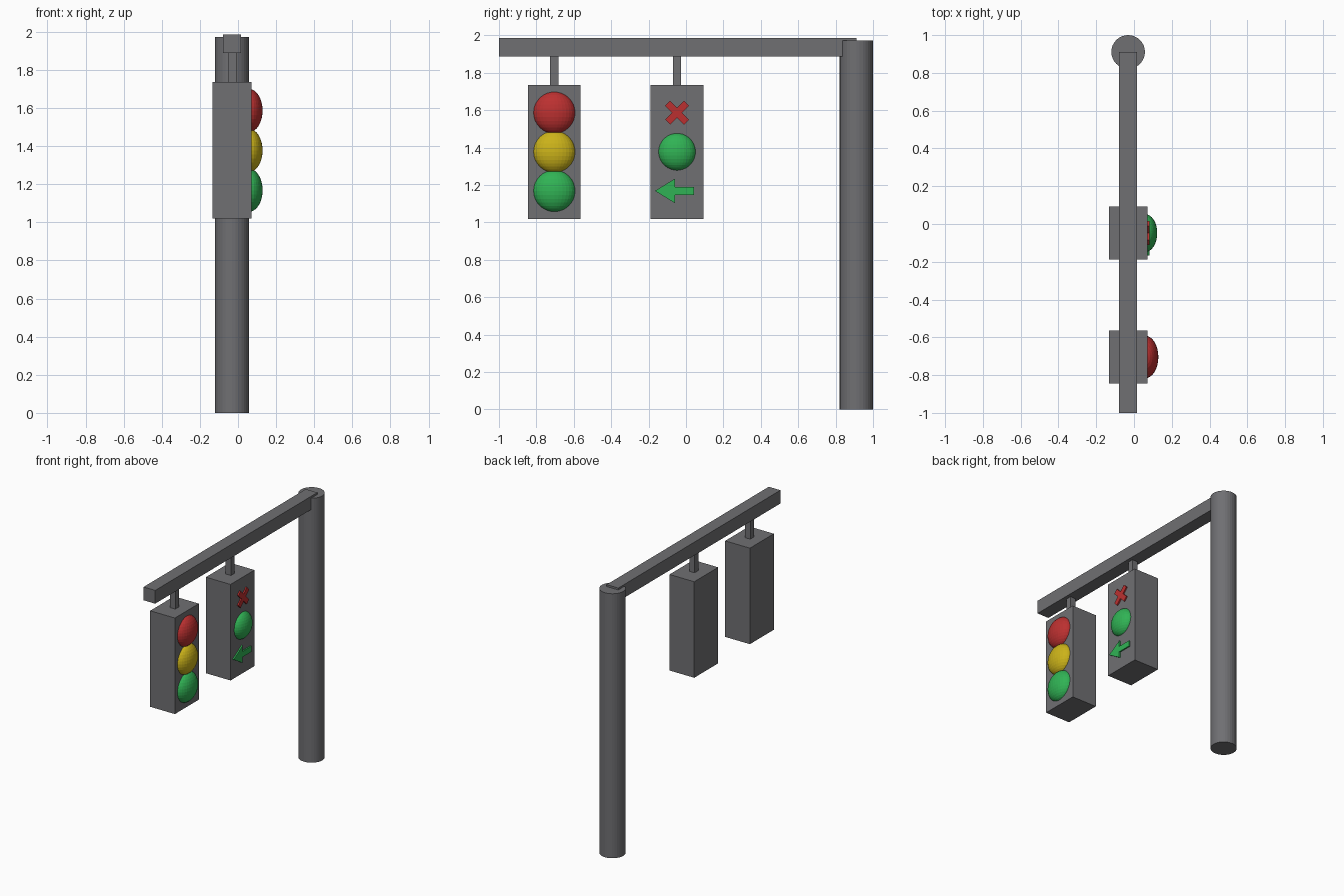
import bpy, math

if "Cube" in bpy.data.objects:
    bpy.data.objects.remove(bpy.data.objects["Cube"])

CX = -0.031      # shared centre line of pole, arm and boxes
FACE = 0.071     # x of the lamp side of the boxes


def material(name, rgb):
    m = bpy.data.materials.new(name)
    m.diffuse_color = (*rgb, 1)
    m.use_nodes = True
    m.node_tree.nodes["Principled BSDF"].inputs["Base Color"].default_value = m.diffuse_color
    return m


GREY = material("grey", (0.16, 0.16, 0.17))
RED = material("red", (0.50, 0.03, 0.03))
YELLOW = material("yellow", (0.60, 0.45, 0.01))
GREEN = material("green", (0.03, 0.45, 0.09))


def finish(name, mat):
    ob = bpy.context.object
    ob.name = name
    ob.data.materials.append(mat)
    bpy.ops.object.transform_apply(location=False, rotation=True, scale=True)
    return ob


def box(name, x, y, z, mat=GREY):
    """Box from (min, max) ranges."""
    c = [(a + b) / 2 for a, b in (x, y, z)]
    bpy.ops.mesh.primitive_cube_add(size=1, location=c)
    bpy.context.object.scale = [b - a for a, b in (x, y, z)]
    return finish(name, mat)


def lamp(name, y, z, r, depth, mat):
    bpy.ops.mesh.primitive_uv_sphere_add(segments=32, ring_count=16, radius=1,
                                         location=(FACE - 0.013, y, z))
    bpy.context.object.scale = (depth, r, r)
    return finish(name, mat)


def plate(name, outline, mat, y, z, angle=0, proud=0.01):
    """Flat sign: a (y, z) outline extruded out of the box face."""
    ca, sa = math.cos(angle), math.sin(angle)
    pts = [(y + ca * u - sa * v, z + sa * u + ca * v) for u, v in outline]
    n = len(pts)
    verts = [(x, *p) for x in (FACE - 0.01, FACE + proud) for p in pts]
    faces = [tuple(range(n))[::-1], tuple(range(n, 2 * n))]
    faces += [(i, (i + 1) % n, (i + 1) % n + n, i + n) for i in range(n)]
    me = bpy.data.meshes.new(name)
    me.from_pydata(verts, [], faces)
    me.materials.append(mat)
    ob = bpy.data.objects.new(name, me)
    bpy.context.collection.objects.link(ob)
    return ob


# Pole and overhead arm
bpy.ops.mesh.primitive_cylinder_add(vertices=32, radius=0.089, depth=1.972,
                                    location=(CX, 0.911, 0.986))
finish("pole", GREY)
box("arm", (CX - 0.048, CX + 0.048), (-1, 0.911), (1.887, 1.986))

# Signal boxes with hangers
Y1, Y2 = -0.704, -0.048
for label, y in (("outer", Y1), ("inner", Y2)):
    box(label + "_signal_box", (-0.133, FACE), (y - 0.141, y + 0.141), (1.019, 1.735))
    box(label + "_hanger", (CX - 0.022, CX + 0.022), (y - 0.022, y + 0.022), (1.72, 1.90))

# Outer signal: three round lamps
for name, z, mat in (("red_lamp", 1.586, RED), ("yellow_lamp", 1.377, YELLOW),
                     ("green_lamp", 1.168, GREEN)):
    lamp(name, Y1, z, 0.113, 0.071, mat)

# Inner signal: cross, round lamp, arrow
a, b = 0.071, 0.019
cross = [(a, -b), (a, b), (b, b), (b, a), (-b, a), (-b, b),
         (-a, b), (-a, -b), (-b, -b), (-b, -a), (b, -a), (b, -b)]
plate("red_cross", cross, RED, Y2, 1.586, math.radians(45))
lamp("inner_green_lamp", Y2, 1.377, 0.101, 0.065, GREEN)
arrow = [(-0.118, 0), (-0.012, -0.065), (-0.012, -0.021), (0.092, -0.021),
         (0.092, 0.021), (-0.012, 0.021), (-0.012, 0.065)]
plate("green_arrow", arrow, GREEN, Y2, 1.168)
